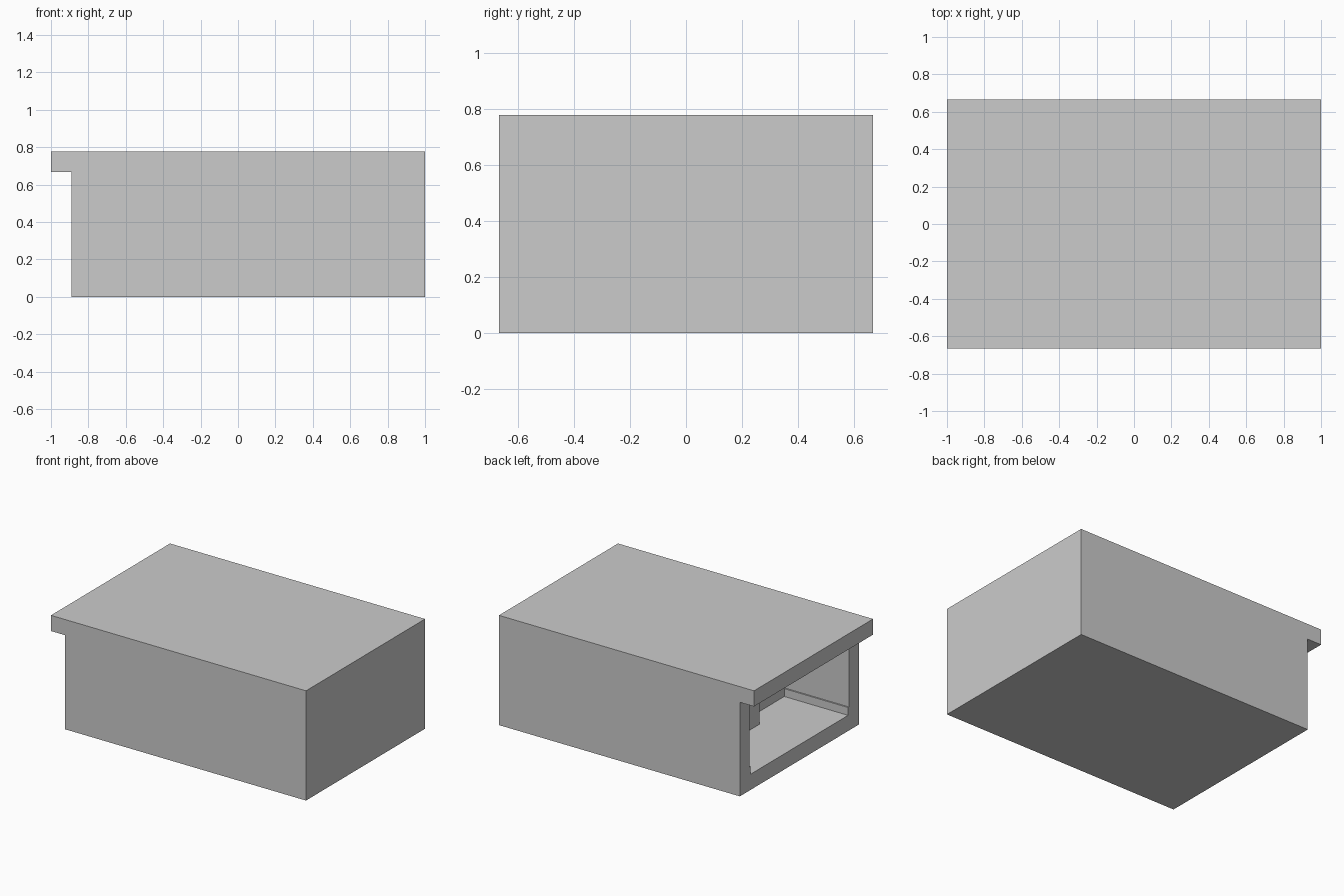
import bpy, bmesh

if "Cube" in bpy.data.objects:
    bpy.data.objects.remove(bpy.data.objects["Cube"])

U = 2 / 18          # wall thickness, the module of the whole model
HX, HY, H = 1.0, 6 * U, 7 * U


def prism(name, profile, y0, y1):
    """Extrude an xz profile along y."""
    bm = bmesh.new()
    face = bm.faces.new([bm.verts.new((x, y0, z)) for x, z in profile])
    ext = bmesh.ops.extrude_face_region(bm, geom=[face])
    verts = [v for v in ext["geom"] if isinstance(v, bmesh.types.BMVert)]
    bmesh.ops.translate(bm, verts=verts, vec=(0, y1 - y0, 0))
    bmesh.ops.recalc_face_normals(bm, faces=bm.faces)
    mesh = bpy.data.meshes.new(name)
    bm.to_mesh(mesh)
    bm.free()
    obj = bpy.data.objects.new(name, mesh)
    bpy.context.collection.objects.link(obj)
    return obj


def box(name, x0, x1, y0, y1, z0, z1):
    return prism(name, [(x0, z0), (x1, z0), (x1, z1), (x0, z1)], y0, y1)


front = -HX + U     # plane of the open end

# Case with the top overhanging the open end
case = prism("case", [(front, 0), (HX, 0), (HX, H), (-HX, H),
                      (-HX, H - U), (front, H - U)], -HY, HY)

# Cavity open towards -x
cutter = box("cavity_cutter", front - 0.05, HX - U, -HY + U, HY - U, U, H - U)
cutter.hide_render = True
cutter.hide_set(True)
mod = case.modifiers.new("cavity", "BOOLEAN")
mod.operation = "DIFFERENCE"
mod.solver = "EXACT"
mod.object = cutter

# Recessed inner panel with a central upright handle
panel = front + 4.5 * U
box("inner_panel", panel, panel + U, -HY + U, HY - U, U, H - U)
box("handle", panel - U, panel, -U, U, U, H - U)

# Thin guide rails along the foot of both side walls
for name, s in (("rail_front", -1), ("rail_back", 1)):
    ya, yb = sorted((s * (HY - U), s * (HY - U - 0.01)))
    box(name, front, panel, ya, yb, U, 1.5 * U)
